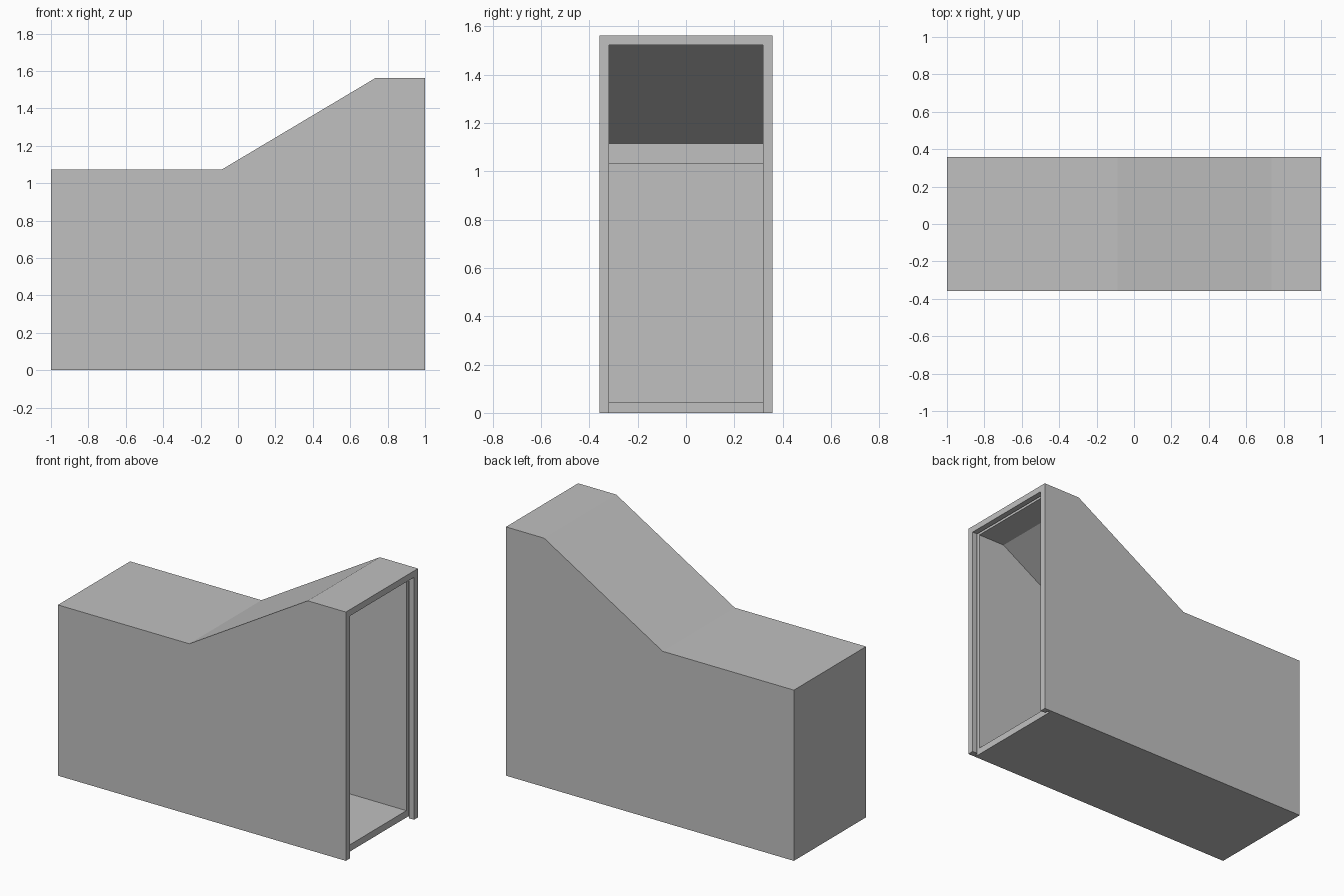
import bpy
import bmesh

cube = bpy.data.objects.get("Cube")
if cube:
    bpy.data.objects.remove(cube, do_unlink=True)

HALF = 0.358     # half depth of the housing
WALL = 0.04      # wall thickness
INNER = HALF - WALL
HEIGHT = 1.562
FLOOR_END = 0.947

grey = bpy.data.materials.new("plain_grey")
grey.use_nodes = True
colour = (0.53, 0.53, 0.53, 1)
grey.diffuse_color = colour
grey.node_tree.nodes["Principled BSDF"].inputs["Base Color"].default_value = colour


def extrude_profile(name, points, half):
    """Extrude an x-z outline along y, from -half to +half."""
    bm = bmesh.new()
    face = bm.faces.new([bm.verts.new((x, -half, z)) for x, z in points])
    ext = bmesh.ops.extrude_face_region(bm, geom=[face])
    moved = [v for v in ext["geom"] if isinstance(v, bmesh.types.BMVert)]
    bmesh.ops.translate(bm, verts=moved, vec=(0, 2 * half, 0))
    bmesh.ops.recalc_face_normals(bm, faces=bm.faces)
    mesh = bpy.data.meshes.new(name)
    bm.to_mesh(mesh)
    bm.free()
    mesh.materials.append(grey)
    obj = bpy.data.objects.new(name, mesh)
    bpy.context.collection.objects.link(obj)
    return obj


def rectangle(x0, x1, z0, z1):
    return [(x0, z0), (x1, z0), (x1, z1), (x0, z1)]


def cut(target, cutter):
    """Subtract the cutter and remove it."""
    cutter.hide_render = True
    mod = target.modifiers.new(cutter.name, "BOOLEAN")
    mod.operation = "DIFFERENCE"
    mod.solver = "EXACT"
    mod.object = cutter
    bpy.context.view_layer.objects.active = target
    bpy.ops.object.modifier_apply(modifier=mod.name)
    bpy.data.objects.remove(cutter, do_unlink=True)


# Outer body with the sloped top
housing = extrude_profile("housing", [
    (-1, 0), (1, 0), (1, HEIGHT), (0.735, HEIGHT), (-0.088, 1.072), (-1, 1.072)], HALF)

# Hollow interior with a small ceiling step, open at the tall end
cut(housing, extrude_profile("cavity", [
    (-1 + WALL, 0.043), (1.1, 0.043), (1.1, HEIGHT - WALL), (0.757, HEIGHT - WALL),
    (0.072, 1.115), (0.072, 1.031), (-1 + WALL, 1.031)], INNER))

# Gap in the floor at the mouth
cut(housing, extrude_profile("floor_gap", rectangle(FLOOR_END, 1.1, -0.1, 0.1), INNER))

# Slot for a sliding panel, open at the bottom
cut(housing, extrude_profile("panel_slot",
    rectangle(FLOOR_END, 0.964, -0.1, HEIGHT - WALL / 2), HALF - WALL / 2))
